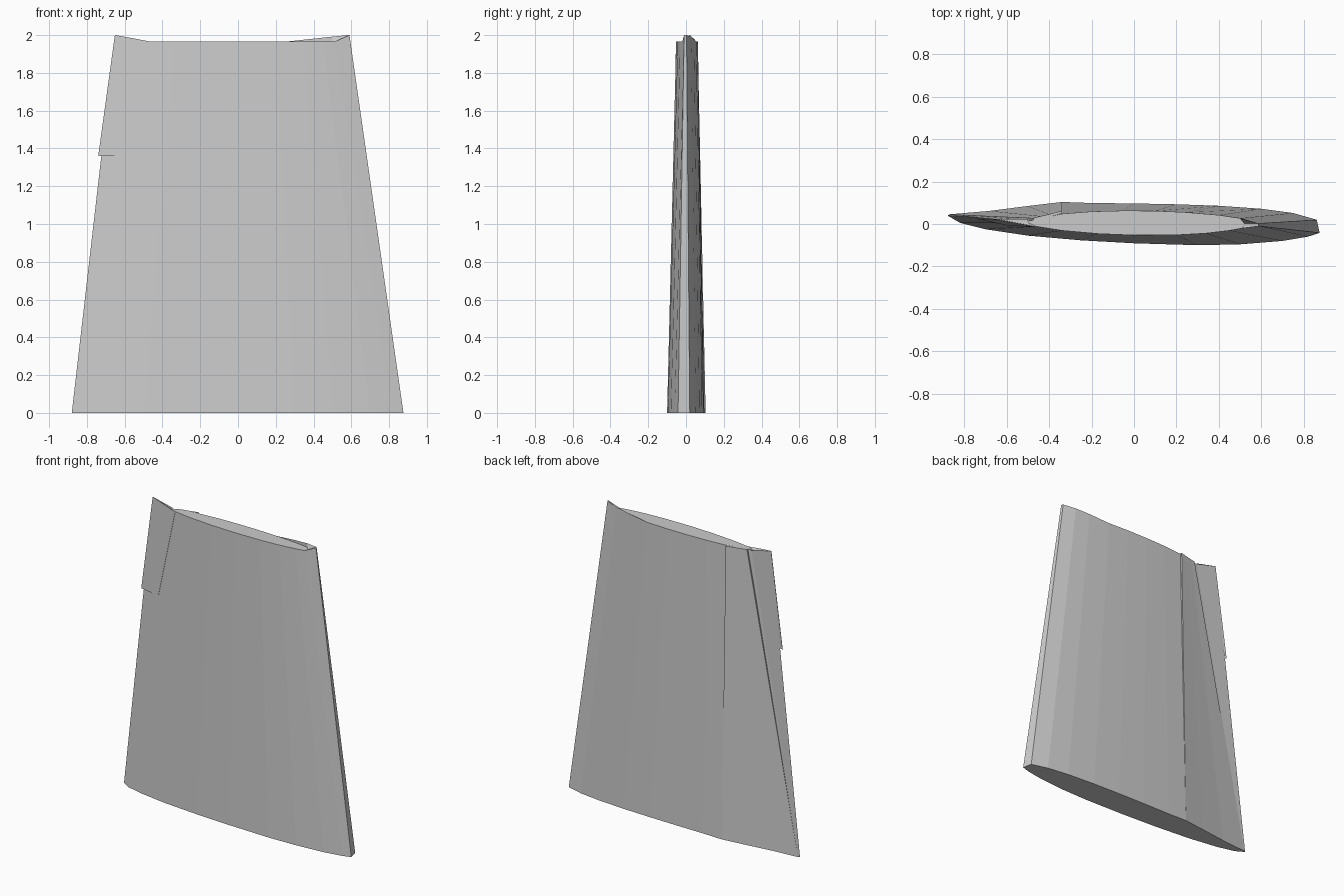
import bpy

if "Cube" in bpy.data.objects:
    bpy.data.objects.remove(bpy.data.objects["Cube"])

H, CAP = 2.0, 1.965


def make(name, verts, faces):
    me = bpy.data.meshes.new(name)
    me.from_pydata(verts, [], faces)
    me.update()
    ob = bpy.data.objects.new(name, me)
    bpy.context.collection.objects.link(ob)
    return ob


def bands(n, a, b):
    return [(a + i, a + (i + 1) % n, b + (i + 1) % n, b + i) for i in range(n)]


# matching base (x, y) and tip (x, y, z) points around the section
section = [
    ((0.862, 0.020), (0.585, 0.003, H)),
    ((0.75, 0.052), (0.50, 0.027, 1.992)),
    ((0.60, 0.072), (0.40, 0.042, 1.981)),
    ((0.40, 0.086), (0.25, 0.055, CAP)),
    ((0.20, 0.093), (0.10, 0.062, CAP)),
    ((0.00, 0.097), (-0.05, 0.063, CAP)),
    ((-0.20, 0.099), (-0.20, 0.059, CAP)),
    ((-0.34, 0.104), (-0.34, 0.048, CAP)),
    ((-0.50, 0.085), (-0.41, 0.032, CAP)),
    ((-0.68, 0.062), (-0.46, 0.021, CAP)),
    ((-0.868, 0.046), (-0.50, 0.014, CAP)),
    ((-0.88, 0.040), (-0.65, 0.023, H)),
    ((-0.82, 0.005), (-0.56, 0.006, 1.984)),
    ((-0.70, -0.025), (-0.46, -0.012, CAP)),
    ((-0.50, -0.055), (-0.34, -0.031, CAP)),
    ((-0.25, -0.077), (-0.17, -0.046, CAP)),
    ((0.00, -0.091), (0.00, -0.053, CAP)),
    ((0.30, -0.100), (0.20, -0.052, CAP)),
    ((0.50, -0.096), (0.34, -0.044, CAP)),
    ((0.70, -0.080), (0.45, -0.031, CAP)),
    ((0.82, -0.060), (0.51, -0.020, CAP)),
    ((0.876, -0.042), (0.59, -0.010, H)),
]
n = len(section)
base = [(x, y, 0) for (x, y), t in section]
rim = [t for b, t in section]
# recessed cap inside the raised corners of the rim
cap = [(max(-0.50, min(0.52, x)), y, CAP) for x, y, z in rim]
make("fin_body", base + rim + cap,
     bands(n, 0, n) + bands(n, n, 2 * n)
     + [tuple(range(n))[::-1], tuple(range(2 * n, 3 * n))])

# raised panel on the back, widening towards the top
low = [(x, y, 0) for (x, y), t in section[7:11]]
high = [(-0.34, 0.062, CAP), (-0.40, 0.046, CAP), (-0.44, 0.037, CAP), (-0.475, 0.028, CAP)]


def sheet(name, bottom, top, depth):
    ring = lambda pts: pts + [(x, y - depth, z) for x, y, z in reversed(pts)]
    a, b = ring(bottom), ring(top)
    m = len(a)
    ob = make(name, a + b, bands(m, 0, m)
              + [tuple(range(m))[::-1], tuple(range(m, 2 * m))])
    return ob


sheet("back_panel", low, high, 0.012)

# stepped trailing flap, slightly overhanging the edge
sheet("trailing_flap",
      [(-0.74, 0.026, 1.36), (-0.655, 0.007, 1.36), (-0.59, -0.006, 1.36)],
      [(-0.652, 0.022, H), (-0.56, 0.005, 1.984), (-0.46, -0.012, CAP)], 0.002)

# consistent outward normals
import bmesh
for ob in bpy.context.collection.objects:
    bm = bmesh.new()
    bm.from_mesh(ob.data)
    bmesh.ops.remove_doubles(bm, verts=bm.verts, dist=1e-5)
    bmesh.ops.recalc_face_normals(bm, faces=bm.faces)
    bm.to_mesh(ob.data)
    bm.free()
